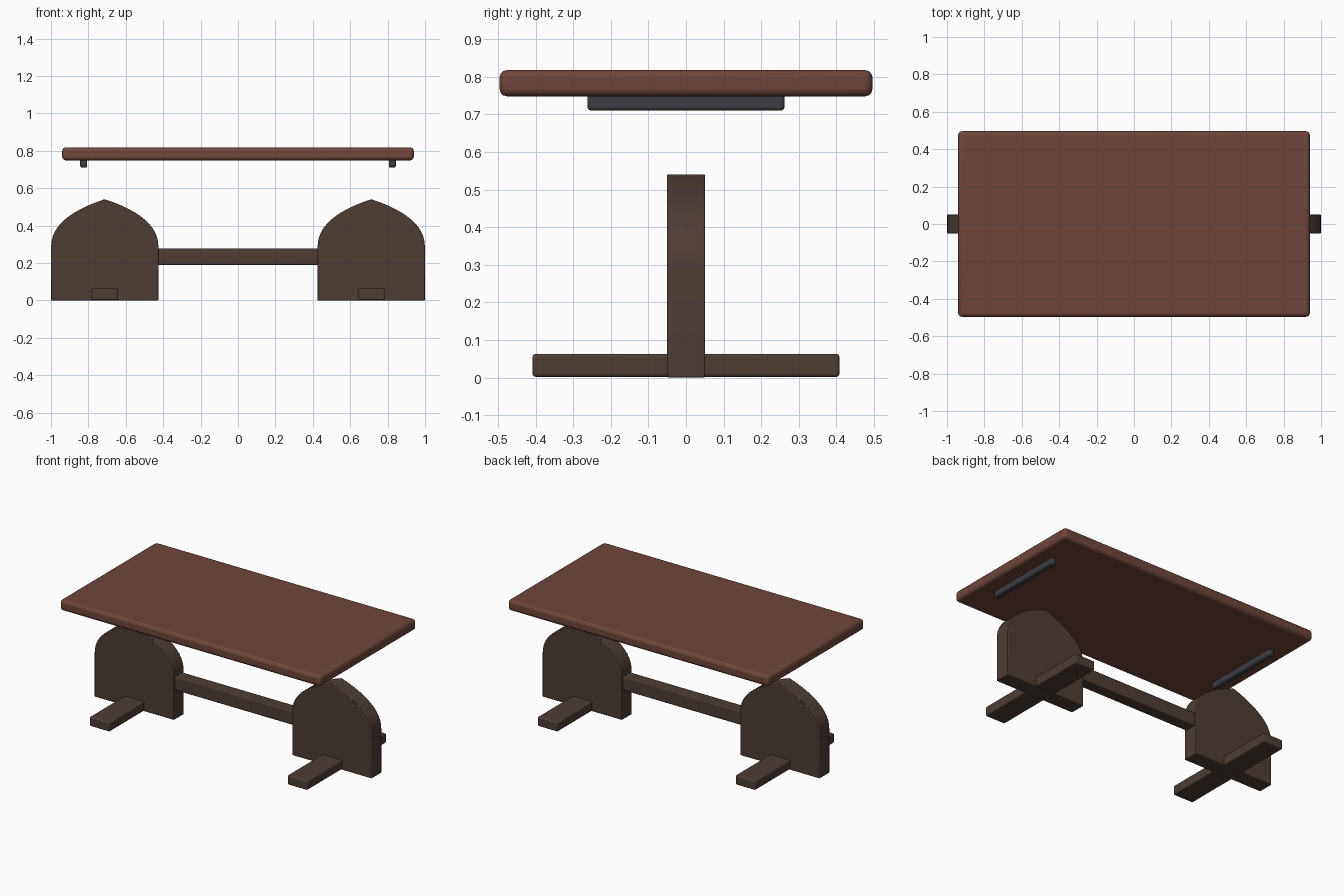
import bpy, bmesh, math

if "Cube" in bpy.data.objects:
    bpy.data.objects.remove(bpy.data.objects["Cube"])


def material(name, color):
    mat = bpy.data.materials.new(name)
    mat.diffuse_color = (*color, 1)
    mat.use_nodes = True
    mat.node_tree.nodes["Principled BSDF"].inputs["Base Color"].default_value = mat.diffuse_color
    return mat


red_wood = material("red_wood", (0.16, 0.06, 0.045))
dark_wood = material("dark_wood", (0.075, 0.047, 0.036))
metal = material("dark_metal", (0.045, 0.047, 0.055))


def finish(name, bm, mat, bevel, segments):
    bmesh.ops.recalc_face_normals(bm, faces=bm.faces)
    mesh = bpy.data.meshes.new(name)
    bm.to_mesh(mesh)
    bm.free()
    mesh.materials.append(mat)
    obj = bpy.data.objects.new(name, mesh)
    bpy.context.collection.objects.link(obj)
    mod = obj.modifiers.new("soft_edges", "BEVEL")
    mod.width, mod.segments = bevel, segments
    mod.limit_method, mod.angle_limit = "ANGLE", math.radians(30)
    bpy.ops.object.select_all(action="DESELECT")
    obj.select_set(True)
    bpy.context.view_layer.objects.active = obj
    bpy.ops.object.shade_smooth_by_angle(angle=math.radians(30))
    return obj


def box(name, x, y, z, mat, bevel, segments=3):
    """Box from (low, high) ranges on each axis."""
    bm = bmesh.new()
    bmesh.ops.create_cube(bm, size=1)
    for v in bm.verts:
        v.co = [(r[0] + r[1]) / 2 + c * (r[1] - r[0]) for c, r in zip(v.co, (x, y, z))]
    return finish(name, bm, mat, bevel, segments)


def arch_panel(name, cx, half_w, half_t, spring, apex, shoulder, mat):
    """Upright panel whose top is a gently pointed arch."""
    steps = 12
    right = []
    for i in range(steps + 1):
        t = i / steps
        right.append((half_w * (1 - t * t),
                      spring * (1 - t) ** 2 + 2 * shoulder * t * (1 - t) + apex * t * t))
    outline = [(half_w, 0)] + right + [(-x, z) for x, z in reversed(right[:-1])] + [(-half_w, 0)]
    bm = bmesh.new()
    face = bm.faces.new([bm.verts.new((cx + x, -half_t, z)) for x, z in outline])
    ext = bmesh.ops.extrude_face_region(bm, geom=[face])
    for g in ext["geom"]:
        if isinstance(g, bmesh.types.BMVert):
            g.co.y = half_t
    return finish(name, bm, mat, 0.004, 2)


# Table top
box("table_top", (-0.94, 0.94), (-0.496, 0.496), (0.748, 0.818), red_wood, 0.02)

# Base: arched end panels, cross feet, and cleats under the top
for side, s in (("left", -1), ("right", 1)):
    cx = s * 0.7125
    arch_panel(side + "_end_panel", cx, 0.2865, 0.051, 0.29, 0.541, 0.447, dark_wood)
    box(side + "_foot", (cx - 0.072, cx + 0.072), (-0.408, 0.408), (0.002, 0.063), dark_wood, 0.008)
    box(side + "_cleat", (s * 0.825 - 0.019, s * 0.825 + 0.019), (-0.262, 0.262),
        (0.71, 0.755), metal, 0.01)

# Stretcher joining the panels
box("stretcher", (-0.45, 0.45), (-0.04, 0.04), (0.19, 0.278), dark_wood, 0.006, 2)
